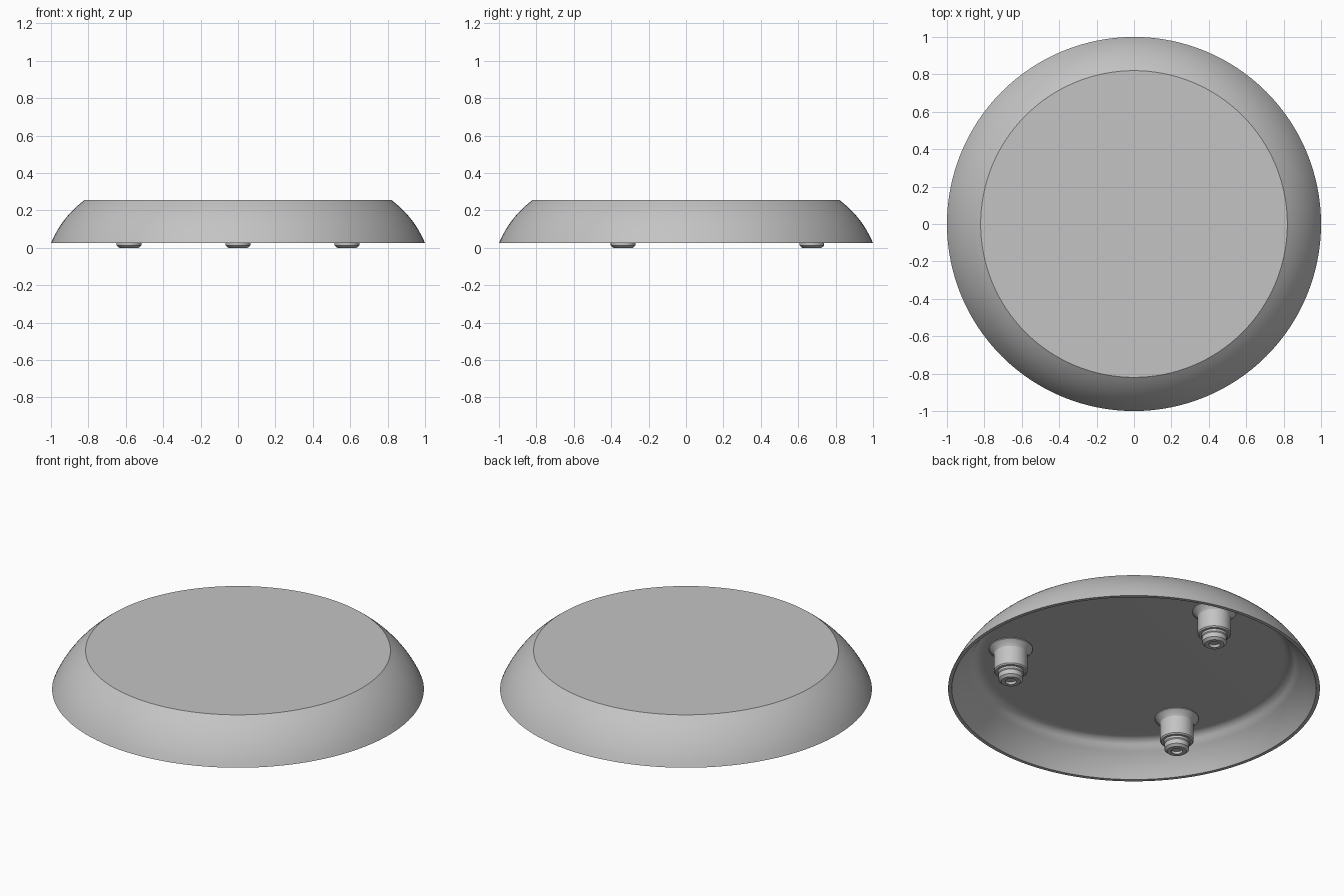
import bpy
import bmesh
import math

cube = bpy.data.objects.get("Cube")
if cube:
    bpy.data.objects.remove(cube, do_unlink=True)

# Single plain grey
grey = bpy.data.materials.new("light_grey")
colour = (0.55, 0.55, 0.55, 1.0)
grey.use_nodes = True
grey.diffuse_color = colour
grey.node_tree.nodes["Principled BSDF"].inputs["Base Color"].default_value = colour


def lathe(name, profile, steps, location=(0, 0, 0)):
    """Revolve an (r, z) profile around the z axis."""
    bm = bmesh.new()
    verts = [bm.verts.new((r, 0, z)) for r, z in profile]
    edges = [bm.edges.new(pair) for pair in zip(verts, verts[1:])]
    bmesh.ops.spin(bm, geom=verts + edges, cent=(0, 0, 0), axis=(0, 0, 1),
                   angle=math.tau, steps=steps, use_merge=True)
    bmesh.ops.remove_doubles(bm, verts=bm.verts, dist=0.0001)
    bmesh.ops.recalc_face_normals(bm, faces=bm.faces)
    mesh = bpy.data.meshes.new(name)
    bm.to_mesh(mesh)
    bm.free()
    mesh.materials.append(grey)
    obj = bpy.data.objects.new(name, mesh)
    obj.location = location
    bpy.context.collection.objects.link(obj)
    bpy.ops.object.select_all(action="DESELECT")
    obj.select_set(True)
    bpy.context.view_layer.objects.active = obj
    bpy.ops.object.shade_smooth_by_angle(angle=math.radians(30))
    return obj


def bow(start, end, bulge, count):
    """Points from start to end, bowed outward by a shallow arc."""
    (r0, z0), (r1, z1) = start, end
    length = math.hypot(r1 - r0, z1 - z0)
    nr, nz = (z1 - z0) / length, (r0 - r1) / length
    points = []
    for i in range(count + 1):
        t = i / count
        b = 4 * bulge * t * (1 - t)
        points.append((r0 + (r1 - r0) * t + nr * b, z0 + (z1 - z0) * t + nz * b))
    return points


# Hollow dish: flat top, bowed side, thin rim, rounded inner corner
rim_z, top_z, ceiling_z = 0.025, 0.255, 0.205
outer = bow((1.0, rim_z), (0.82, top_z), 0.02, 12)
inner = bow((0.98, rim_z), (0.875, 0.165), 0.008, 8)
corner = bow((0.875, 0.165), (0.8, ceiling_z), 0.015, 6)[1:]
lathe("dish_shell", [(0, top_z)] + outer[::-1] + inner + corner + [(0, ceiling_z)], 128)

# Three stepped feet with flared roots and a recessed centre
foot = [(0.118, ceiling_z), (0.118, 0.2), (0.1, 0.186), (0.09, 0.17),
        (0.09, 0.065), (0.084, 0.058), (0.07, 0.058), (0.07, 0.045),
        (0.066, 0.04), (0.066, 0.012), (0.052, 0), (0.03, 0),
        (0.03, 0.015), (0, 0.015)]
for i, name in enumerate(("back_foot", "right_foot", "left_foot")):
    angle = math.radians(90 + 120 * i)
    lathe(name, foot, 48, (0.673 * math.cos(angle), 0.673 * math.sin(angle), 0))
